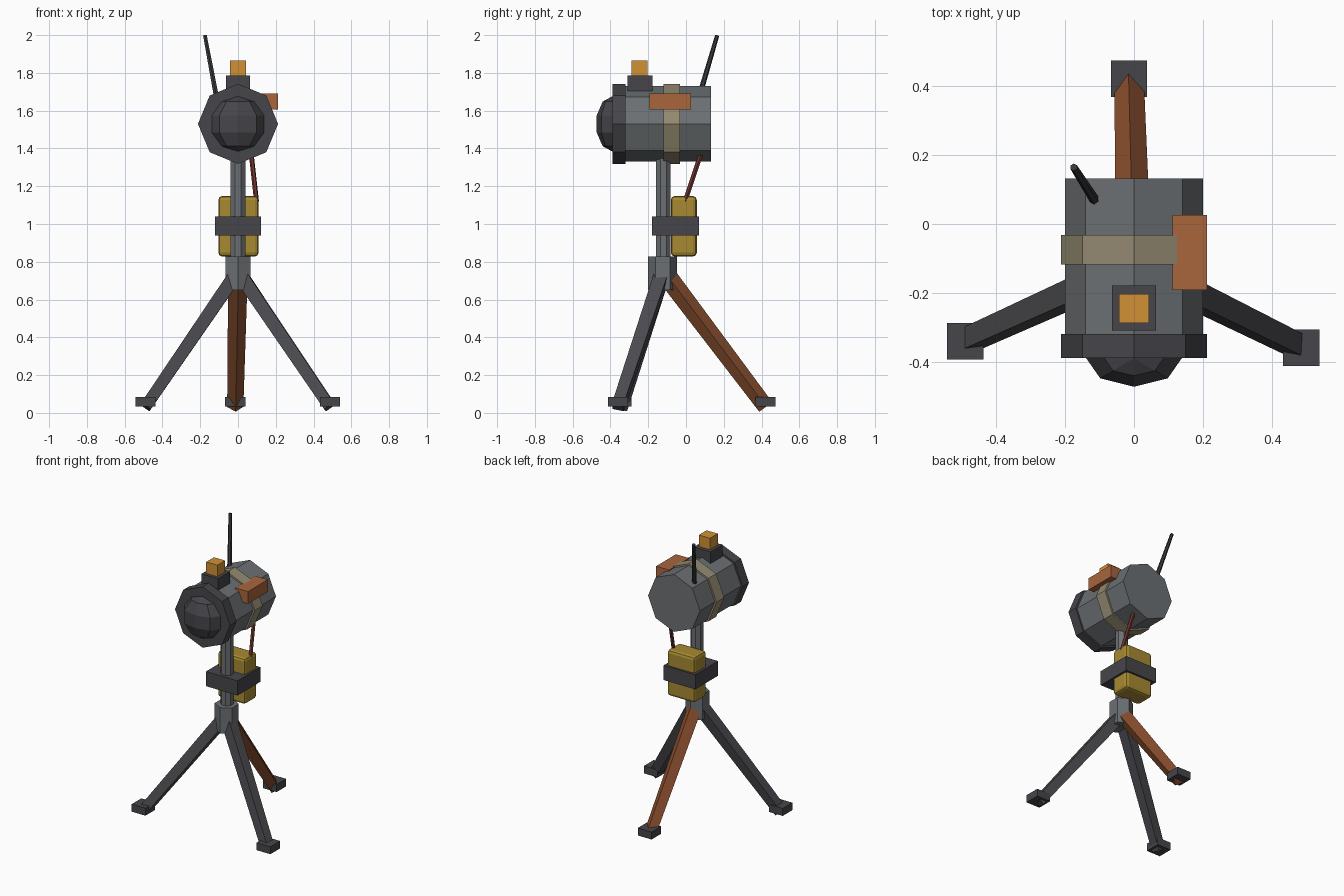
import bpy, bmesh, math
from mathutils import Vector, Matrix

if "Cube" in bpy.data.objects:
    bpy.data.objects.remove(bpy.data.objects["Cube"])


def material(name, rgb):
    """Flat material from an sRGB 0-255 colour."""
    lin = [(c / 255 / 12.92) if c / 255 <= 0.04045 else ((c / 255 + 0.055) / 1.055) ** 2.4 for c in rgb]
    m = bpy.data.materials.new(name)
    m.diffuse_color = (*lin, 1)
    m.use_nodes = True
    m.node_tree.nodes["Principled BSDF"].inputs["Base Color"].default_value = m.diffuse_color
    return m


STEEL = material("steel grey", (108, 112, 115))
DARK = material("dark grey", (70, 69, 74))
LEG = material("leg grey", (74, 74, 79))
BLACK = material("near black", (54, 56, 58))
RUST = material("rust brown", (138, 79, 46))
COPPER = material("copper orange", (168, 102, 61))
AMBER = material("amber", (208, 145, 54))
YELLOW = material("mustard yellow", (168, 138, 50))
TAN = material("dull tan", (148, 138, 113))
RED = material("dark red", (112, 52, 46))


def finish(name, bm, mat):
    bmesh.ops.recalc_face_normals(bm, faces=bm.faces)
    me = bpy.data.meshes.new(name)
    bm.to_mesh(me)
    bm.free()
    me.materials.append(mat)
    ob = bpy.data.objects.new(name, me)
    bpy.context.collection.objects.link(ob)
    return ob


def box(name, lo, hi, mat, bevel=0):
    lo, hi = Vector(lo), Vector(hi)
    bm = bmesh.new()
    bmesh.ops.create_cube(bm, size=1, matrix=Matrix.Translation((lo + hi) / 2) @ Matrix.Diagonal((*(hi - lo), 1)))
    ob = finish(name, bm, mat)
    if bevel:
        mod = ob.modifiers.new("bevel", "BEVEL")
        mod.width, mod.segments = bevel, 2
    return ob


def rod(name, a, b, r1, r2, sides, mat, roll=0):
    """Straight prism or taper from a to b."""
    a, b = Vector(a), Vector(b)
    rot = Vector((0, 0, 1)).rotation_difference(b - a).to_matrix().to_4x4()
    bm = bmesh.new()
    bmesh.ops.create_cone(bm, cap_ends=True, segments=sides, radius1=r1, radius2=r2, depth=(b - a).length,
                          matrix=Matrix.Translation((a + b) / 2) @ rot @ Matrix.Rotation(roll, 4, "Z"))
    return finish(name, bm, mat)


# Sensor head: octagonal drum, front rim, strap band
Z = 1.53
rod("head_drum", (0, -0.35, Z), (0, 0.132, Z), 0.2, 0.2, 8, STEEL)
rod("front_rim", (0, -0.39, Z), (0, -0.32, Z), 0.212, 0.212, 8, DARK)
rod("head_band", (0, -0.118, Z), (0, -0.032, Z), 0.212, 0.212, 8, TAN)

# Faceted lens bulging from the rim
bm = bmesh.new()
bmesh.ops.create_uvsphere(bm, u_segments=8, v_segments=5, radius=1,
                          matrix=Matrix.Translation((0, -0.39, Z)) @ Matrix.Diagonal((0.146, 0.087, 0.146, 1)))
finish("lens", bm, DARK)

# Parts on the head
box("beacon_base", (-0.064, -0.31, 1.69), (0.064, -0.178, 1.785), DARK)
box("beacon", (-0.043, -0.288, 1.78), (0.043, -0.203, 1.865), AMBER)
box("side_patch", (0.112, -0.192, 1.605), (0.212, 0.026, 1.69), COPPER)
rod("antenna", (-0.11, 0.063, 1.65), (-0.175, 0.165, 1.998), 0.015, 0.011, 6, BLACK)

# Mast and hub
rod("mast", (0, -0.12, 0.8), (0, -0.12, 1.42), 0.042, 0.042, 8, STEEL, math.pi / 8)
rod("hub", (0, -0.124, 0.65), (0, -0.124, 0.828), 0.076, 0.076, 6, STEEL)

# Battery pack with strap and cable
box("battery_pack", (-0.104, -0.08, 0.828), (0.109, 0.057, 1.148), YELLOW, 0.02)
box("battery_strap", (-0.121, -0.18, 0.938), (0.123, 0.07, 1.04), DARK)
rod("cable", (0.068, 0.085, 1.39), (0.098, -0.005, 1.12), 0.013, 0.013, 6, RED)

# Tripod legs and feet; the rear leg is a rusty replacement
for side, (x, y), mat in (("left", (-0.49, -0.341), LEG), ("right", (0.486, -0.36), LEG),
                          ("rear", (-0.0145, 0.422), RUST)):
    rod(side + "_leg", (0, -0.12, 0.75), (x, y, 0.032), 0.052, 0.043, 4, mat)
    box(side + "_foot", (x - 0.053, y - 0.053, 0.033), (x + 0.053, y + 0.053, 0.085), DARK)
